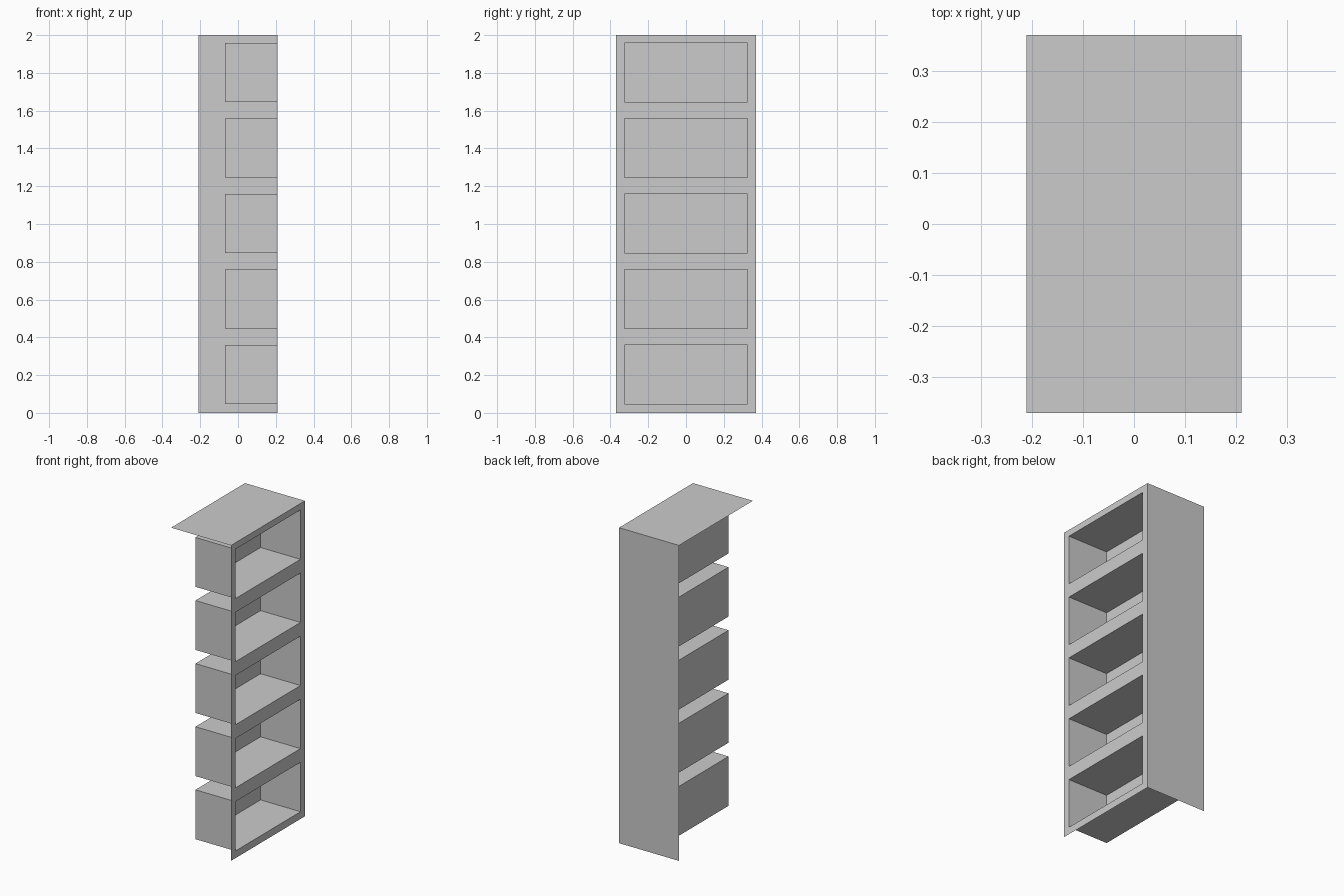
import bpy, bmesh

if "Cube" in bpy.data.objects:
    bpy.data.objects.remove(bpy.data.objects["Cube"])

X, Y, H = 0.21, 0.37, 2.0          # half depth, half width, height
BACK, IN_Y = -0.07, 0.326          # cubby back plane, cubby half width
COUNT, PITCH, FLOOR, CLEAR = 5, 0.4, 0.046, 0.313


def make(name, quads):
    """One object from a list of corner-lists, with shared corners welded."""
    bm = bmesh.new()
    for q in quads:
        bm.faces.new([bm.verts.new(p) for p in q])
    bmesh.ops.remove_doubles(bm, verts=bm.verts, dist=1e-5)
    me = bpy.data.meshes.new(name)
    bm.to_mesh(me)
    bm.free()
    ob = bpy.data.objects.new(name, me)
    bpy.context.collection.objects.link(ob)
    return ob


def rect_x(x, y0, y1, z0, z1):
    """Rectangle facing +x."""
    return [(x, y0, z0), (x, y1, z0), (x, y1, z1), (x, y0, z1)]


# Open-faced frame: a grid of panels with the cubby cells left out
ys = [-Y, -IN_Y, IN_Y, Y]
zs = [0.0]
for i in range(COUNT):
    zs += [i * PITCH + FLOOR, i * PITCH + FLOOR + CLEAR]
zs.append(H)
frame = []
for i in range(3):
    for j in range(len(zs) - 1):
        if not (i == 1 and j % 2 == 1):
            frame.append(rect_x(X, ys[i], ys[i + 1], zs[j], zs[j + 1]))
make("shelf_frame", frame)

# Cubbies: back panel plus four walls, all facing inward
for i in range(COUNT):
    z0 = i * PITCH + FLOOR
    rear = rect_x(BACK, -IN_Y, IN_Y, z0, z0 + CLEAR)
    rim = rect_x(X, -IN_Y, IN_Y, z0, z0 + CLEAR)
    walls = [[rear[k], rim[k], rim[(k + 1) % 4], rear[(k + 1) % 4]] for k in range(4)]
    make(f"cubby_{i + 1}", [rear] + walls)

# Single-sheet top and side panels; the other sides are open
make("top_panel", [[(-X, -Y, H), (X, -Y, H), (X, Y, H), (-X, Y, H)]])
make("side_panel", [[(X, Y, 0), (-X, Y, 0), (-X, Y, H), (X, Y, H)]])
